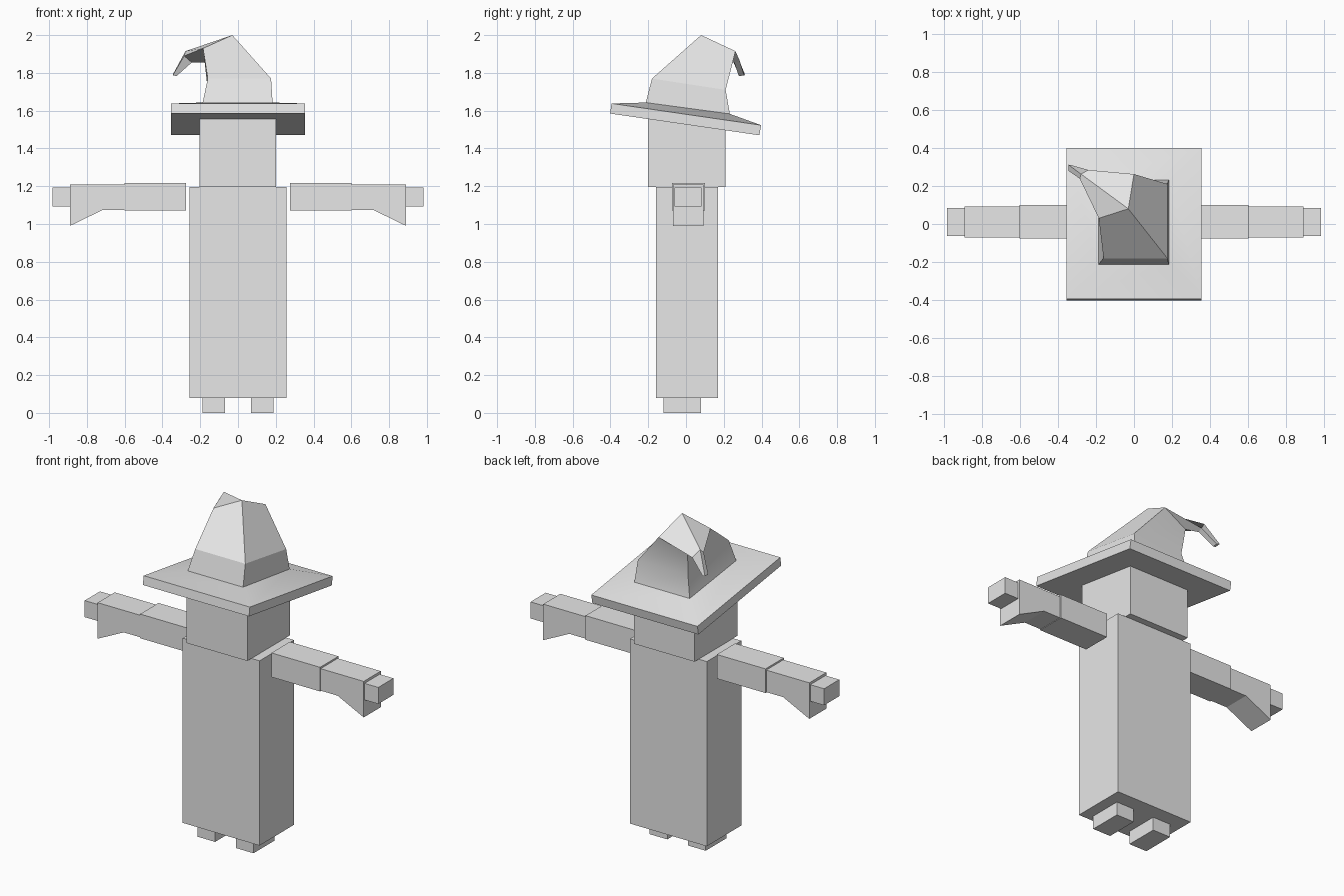
import bpy, bmesh, math

if "Cube" in bpy.data.objects:
    bpy.data.objects.remove(bpy.data.objects["Cube"])

grey = bpy.data.materials.new("light grey")
grey.diffuse_color = (0.8, 0.8, 0.8, 1)
grey.use_nodes = True
grey.node_tree.nodes["Principled BSDF"].inputs["Base Color"].default_value = grey.diffuse_color


def loft(name, rings):
    """Join four-cornered rings into one closed solid."""
    bm = bmesh.new()
    loops = [[bm.verts.new(p) for p in ring] for ring in rings]
    for a, b in zip(loops, loops[1:]):
        for i in range(len(a)):
            j = (i + 1) % len(a)
            bm.faces.new((a[i], a[j], b[j], b[i]))
    bm.faces.new(loops[0][::-1])
    bm.faces.new(loops[-1])
    bmesh.ops.recalc_face_normals(bm, faces=bm.faces)
    mesh = bpy.data.meshes.new(name)
    bm.to_mesh(mesh)
    bm.free()
    mesh.materials.append(grey)
    obj = bpy.data.objects.new(name, mesh)
    bpy.context.collection.objects.link(obj)
    return obj


def level(x0, x1, y0, y1, z0, z1):
    """Rectangle with front edge at z0 and back edge at z1."""
    return [(x0, y0, z0), (x1, y0, z0), (x1, y1, z1), (x0, y1, z1)]


def box(name, x0, x1, y0, y1, z0, z1):
    return loft(name, [level(x0, x1, y0, y1, z0, z0), level(x0, x1, y0, y1, z1, z1)])


# Robe and head
box("robe", -0.258, 0.256, -0.16, 0.17, 0.08, 1.197)
box("head", -0.204, 0.202, -0.20, 0.21, 1.197, 1.56)

# Feet and arms, one set per side
for side, s in (("left", -1), ("right", 1)):
    box(side + "_foot", s * 0.069, s * 0.188, -0.12, 0.08, 0, 0.08)
    box(side + "_upper_arm", s * 0.276, s * 0.602, -0.075, 0.10, 1.072, 1.218)
    box(side + "_hand", s * 0.88, s * 0.982, -0.062, 0.083, 1.093, 1.193)
    # Sleeve flares downward towards the wrist
    outline = [(0.60, 1.075), (0.715, 1.075), (0.89, 0.99), (0.89, 1.208), (0.60, 1.208)]
    loft(side + "_sleeve", [[(s * x, y, z) for x, z in outline] for y in (-0.07, 0.093)])

# Hat: tilted brim, crown and a bent tip
hat = loft("hat", [
    level(-0.355, 0.355, -0.402, 0.388, 1.585, 1.47),
    level(-0.355, 0.355, -0.394, 0.398, 1.638, 1.523),
    level(-0.187, 0.183, -0.213, 0.232, 1.643, 1.583),
    level(-0.16, 0.175, -0.18, 0.21, 1.77, 1.71),
    [(-0.185, 0.03, 1.93), (-0.03, 0.08, 2.0), (0.0, 0.262, 1.915), (-0.172, 0.23, 1.855)],
    [(-0.285, 0.238, 1.89), (-0.278, 0.262, 1.915), (-0.24, 0.284, 1.865), (-0.245, 0.255, 1.855)],
    [(-0.345, 0.28, 1.788), (-0.345, 0.312, 1.792), (-0.326, 0.308, 1.787), (-0.326, 0.28, 1.783)],
])
bpy.context.view_layer.objects.active = hat
hat.select_set(True)
bpy.ops.object.shade_smooth_by_angle(angle=math.radians(30))
